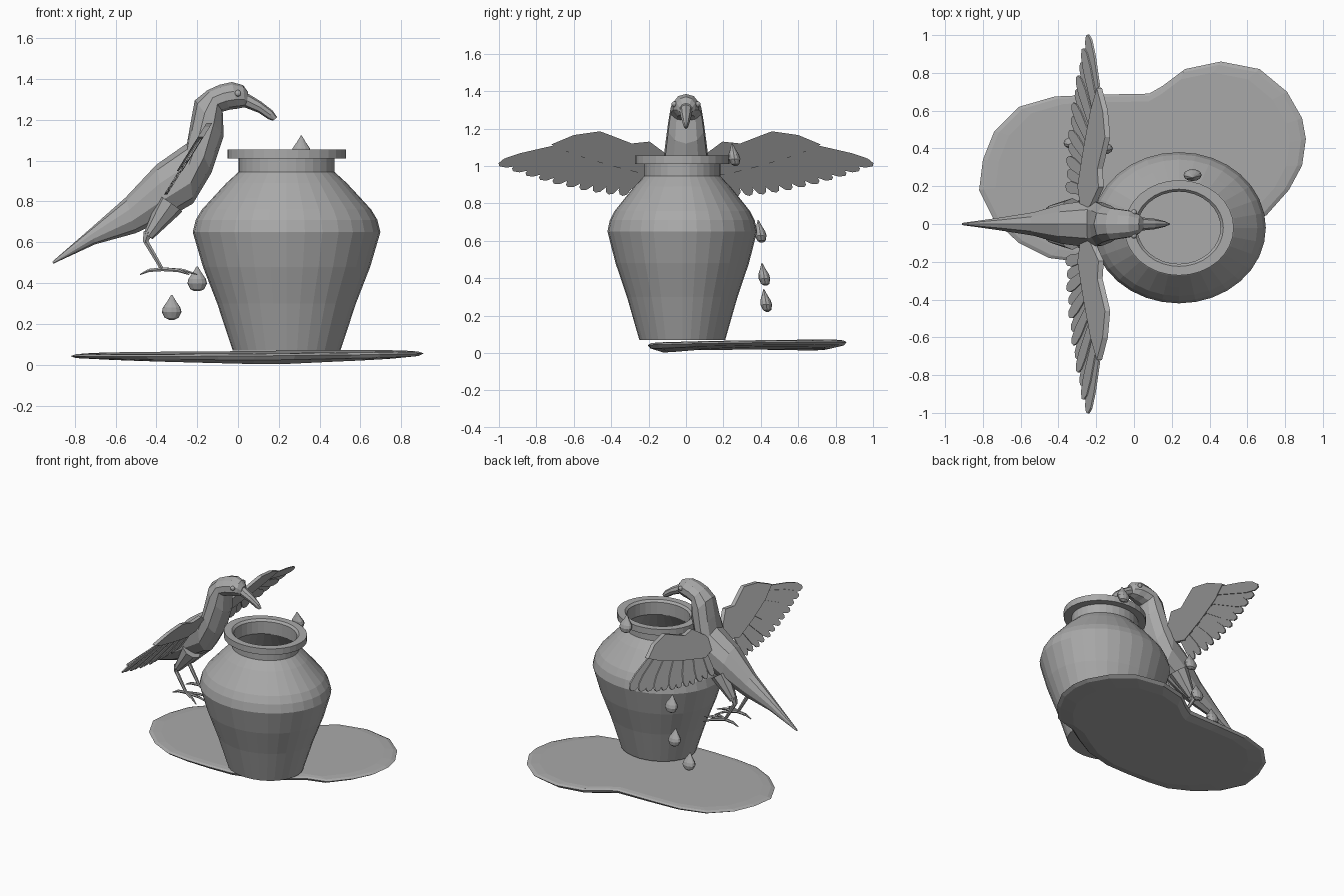
import bpy, bmesh, math
from mathutils import Vector

cube = bpy.data.objects.get("Cube")
if cube:
    bpy.data.objects.remove(cube, do_unlink=True)

grey = bpy.data.materials.new("clay_grey")
grey.use_nodes = True
GREY = (0.4, 0.4, 0.4, 1)
grey.diffuse_color = GREY
grey.node_tree.nodes["Principled BSDF"].inputs["Base Color"].default_value = GREY


def finish(name, bm):
    bmesh.ops.recalc_face_normals(bm, faces=bm.faces)
    me = bpy.data.meshes.new(name)
    bm.to_mesh(me)
    bm.free()
    me.materials.append(grey)
    ob = bpy.data.objects.new(name, me)
    bpy.context.collection.objects.link(ob)
    return ob


def skin(bm, rings):
    """Bridge point rings and cap both ends."""
    loops = [[bm.verts.new(p) for p in ring] for ring in rings]
    n = len(loops[0])
    for a, b in zip(loops, loops[1:]):
        for i in range(n):
            j = (i + 1) % n
            bm.faces.new((a[i], a[j], b[j], b[i]))
    bm.faces.new(loops[0])
    bm.faces.new(loops[-1])


def ring(cx, cy, z, rx, ry, n):
    return [(cx + rx * math.cos(math.tau * i / n),
             cy + ry * math.sin(math.tau * i / n), z) for i in range(n)]


def tube(bm, a, b, ra, rb, n=6):
    """Tapered rod between two points."""
    a, b = Vector(a), Vector(b)
    q = (b - a).to_track_quat('Z', 'Y')
    skin(bm, [[c + q @ Vector(p) for p in ring(0, 0, 0, r, r, n)]
              for c, r in ((a, ra), (b, rb))])


# Oval hollow jar: outside profile upward, then inside downward (radius, height)
JAR = [(.264, .07), (.34, .3), (.41, .48), (.46, .65), (.445, .71), (.415, .76), (.36, .82),
       (.295, .89), (.24, .94), (.235, .945), (.235, 1.01), (.29, 1.01), (.29, 1.055),
       (.235, 1.055), (.22, 1.04), (.22, .95), (.33, .81), (.425, .65), (.31, .3), (.235, .11)]
bm = bmesh.new()
skin(bm, [ring(.238, -.02, z, r, r * .87, 32) for r, z in JAR])
finish("jar", bm)

# Spilled puddle
OUTLINE = [(-.82, .18), (-.8, .34), (-.74, .49), (-.61, .62), (-.42, .675), (-.18, .685),
           (.08, .69), (.15, .73), (.27, .82), (.46, .86), (.665, .82), (.81, .7), (.89, .56),
           (.91, .45), (.89, .31), (.82, .18), (.7, .045), (.56, .01), (.43, -.07), (.28, -.15),
           (.08, -.2), (-.1, -.205), (-.29, -.2), (-.45, -.18), (-.61, -.1), (-.74, .02)]


def puddle_ring(scale, lift, drop):
    pts = []
    for x, y in OUTLINE:
        rim = .045 + .006 * x + .012 * y
        depth = max(0, 1 - abs(x - .2) / 1.1)
        pts.append((.05 + (x - .05) * scale, .28 + (y - .28) * scale,
                    max(0, rim + lift - drop * depth)))
    return pts


bm = bmesh.new()
skin(bm, [puddle_ring(.84, -.013, .03), puddle_ring(.97, -.009, .012), puddle_ring(1, 0, 0),
          puddle_ring(.97, .009, 0), puddle_ring(.9, .013, 0)])
finish("puddle", bm)

# Falling drops: width, height, lean toward the tip
DROP = [(.012, 0), (.034, .01), (.048, .038), (.043, .06), (.022, .09), (.003, .122)]
for i, (x, y, z) in enumerate([(.31, .265, 1.0), (-.16, .405, .59), (-.2, .425, .36), (-.325, .435, .22)]):
    bm = bmesh.new()
    skin(bm, [ring(x, y - .16 * h, z + h, r, r * .66, 12) for r, h in DROP])
    finish(f"drop_{i + 1}", bm)


# Bird body lofted from tail to crown: back point, belly point, half width
def loft(name, sections, n=10):
    bm = bmesh.new()
    rings = []
    for tx, tz, bx, bz, w in sections:
        top, bot = Vector((tx, 0, tz)), Vector((bx, 0, bz))
        mid, half = (top + bot) / 2, (top - bot) / 2
        rings.append([mid + half * math.cos(math.tau * i / n)
                      + Vector((0, w * math.sin(math.tau * i / n), 0)) for i in range(n)])
    skin(bm, rings)
    return finish(name, bm)


loft("body", [(-.91, .505, -.905, .495, .006), (-.72, .67, -.7, .59, .035),
              (-.55, .82, -.5, .645, .065), (-.4, .98, -.35, .715, .11),
              (-.25, 1.085, -.22, .79, .13), (-.235, 1.17, -.13, .94, .12),
              (-.212, 1.295, -.07, 1.12, .1), (-.15, 1.345, -.075, 1.24, .087),
              (-.09, 1.372, -.04, 1.25, .08), (-.03, 1.385, 0, 1.255, .072),
              (.025, 1.37, .035, 1.262, .05), (.05, 1.335, .042, 1.27, .034)])
loft("beak", [(.03, 1.34, .03, 1.262, .036), (.115, 1.288, .1, 1.235, .028),
              (.17, 1.245, .15, 1.202, .016), (.192, 1.212, .172, 1.196, .005)], 8)


# Wings lie in a slanted plane; shapes are drawn in (y, z)
def plate(bm, pts, side, thick, shift=0):
    skin(bm, [[(-.36 + .62 * (z - .83) + shift + d, side * y, z) for y, z in pts]
              for d in (-thick / 2, thick / 2)])


ARM = [(.06, .98), (.1, 1.06), (.195, 1.13), (.29, 1.12), (.38, 1.155), (.46, 1.185),
       (.6, 1.165), (.72, 1.115), (.6, 1.06), (.4, 1.0), (.2, .95)]
FEATHERS = 12
for side, label in ((1, "left"), (-1, "right")):
    bm = bmesh.new()
    plate(bm, ARM, side, .028)
    finish(label + "_wing_arm", bm)

    bm = bmesh.new()
    for i in range(FEATHERS):
        t = i / (FEATHERS - 1)
        root = Vector((.17 + .36 * t, 1.03 + .1 * t))
        tip = Vector((.2 + .8 * t, .835 + .17 * t ** 1.8))
        along = tip - root
        across = Vector((-along.y, along.x)).normalized() * .032
        outline = [(0, -.6), (.75, -1), (.93, -.75), (1, -.2),
                   (1, .3), (.93, .8), (.75, 1), (0, .6)]
        plate(bm, [root + along * u + across * v for u, v in outline],
              side, .01, .006 * (i % 2))
    finish(label + "_wing_feathers", bm)

    # Legs and feet
    y = side * .075
    bm = bmesh.new()
    tube(bm, (-.33, y * .9, .79), (-.44, y, .63), .07, .026, 8)
    tube(bm, (-.44, y, .65), (-.455, y, .6), .026, .014)
    tube(bm, (-.455, y, .61), (-.37, y, .465), .014, .01)
    for dx, dy in ((.17, 0), (.13, .07), (.13, -.07), (-.11, 0)):
        knuckle = (-.37 + dx * .6, y + dy * .6, .462)
        tube(bm, (-.37, y, .468), knuckle, .011, .009)
        tube(bm, knuckle, (-.37 + dx, y + dy, .442), .009, .003)
    finish(label + "_leg", bm)

    # Eye
    bm = bmesh.new()
    bmesh.ops.create_uvsphere(bm, u_segments=10, v_segments=6, radius=.016)
    bmesh.ops.translate(bm, verts=bm.verts, vec=(.0, side * .062, 1.33))
    finish(label + "_eye", bm)
